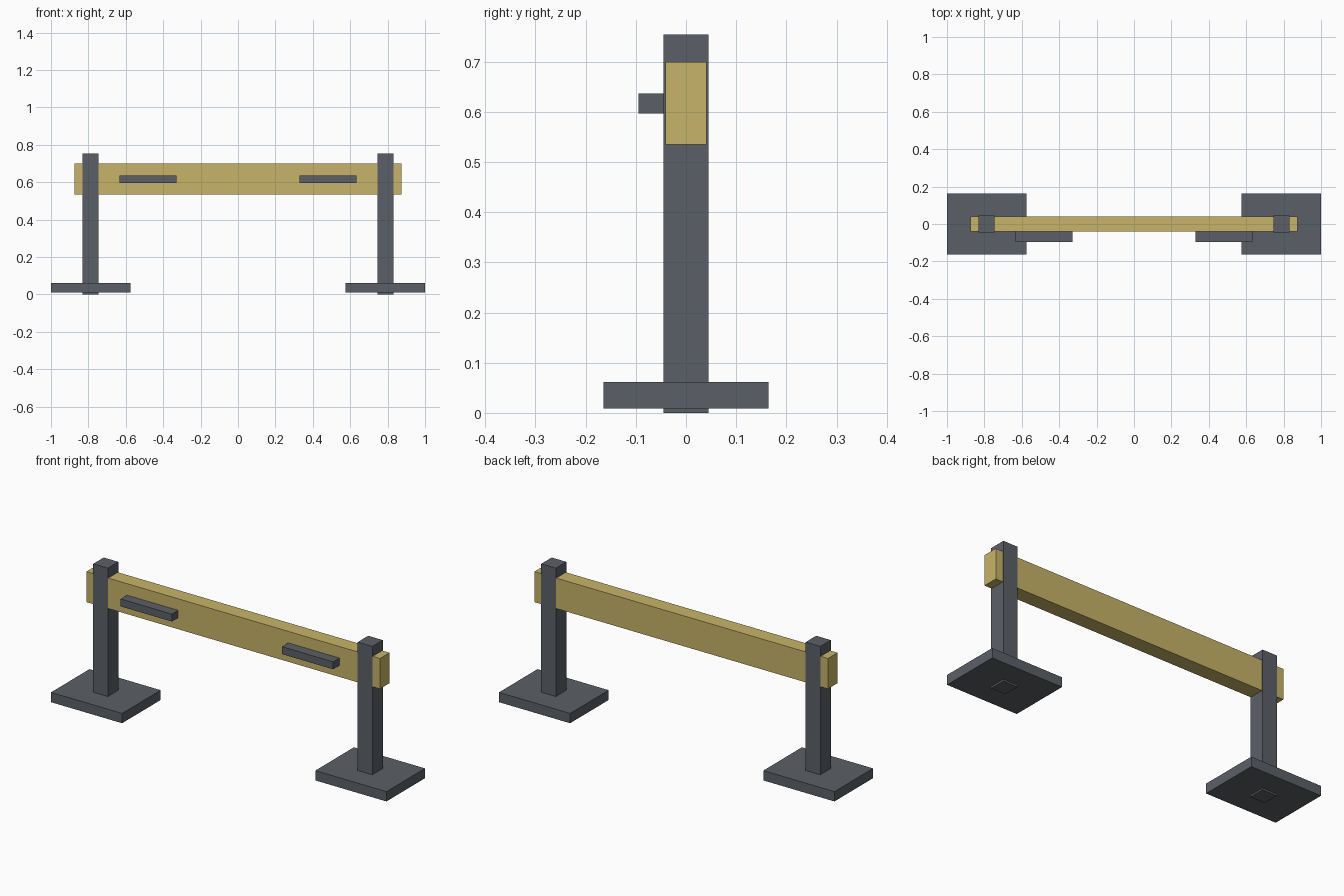
import bpy

if "Cube" in bpy.data.objects:
    bpy.data.objects.remove(bpy.data.objects["Cube"])


def material(name, rgb):
    m = bpy.data.materials.new(name)
    m.diffuse_color = (*rgb, 1.0)
    m.use_nodes = True
    m.node_tree.nodes["Principled BSDF"].inputs["Base Color"].default_value = m.diffuse_color
    return m


GREY = material("dark_grey", (0.105, 0.117, 0.135))
YELLOW = material("sand_yellow", (0.578, 0.456, 0.138))


def box(name, x, y, z, mat):
    """Box from (min, max) ranges on each axis."""
    bpy.ops.mesh.primitive_cube_add(
        size=1, location=[(a + b) / 2 for a, b in (x, y, z)])
    ob = bpy.context.object
    ob.name = name
    ob.scale = [b - a for a, b in (x, y, z)]
    bpy.ops.object.transform_apply(location=False, rotation=False, scale=True)
    ob.data.materials.append(mat)
    return ob


# Horizontal beam running through both posts
box("beam", (-0.875, 0.875), (-0.041, 0.041), (0.535, 0.699), YELLOW)

# Foot plate, post and front grip on each side
for side, s in (("left", -1), ("right", 1)):
    def span(a, b):
        return tuple(sorted((s * a, s * b)))

    box(side + "_foot_plate", span(0.576, 1.0), (-0.164, 0.164), (0.009, 0.062), GREY)
    box(side + "_post", span(0.745, 0.832), (-0.0445, 0.0445), (0.0, 0.754), GREY)
    box(side + "_grip", span(0.328, 0.634), (-0.095, -0.040), (0.597, 0.637), GREY)
